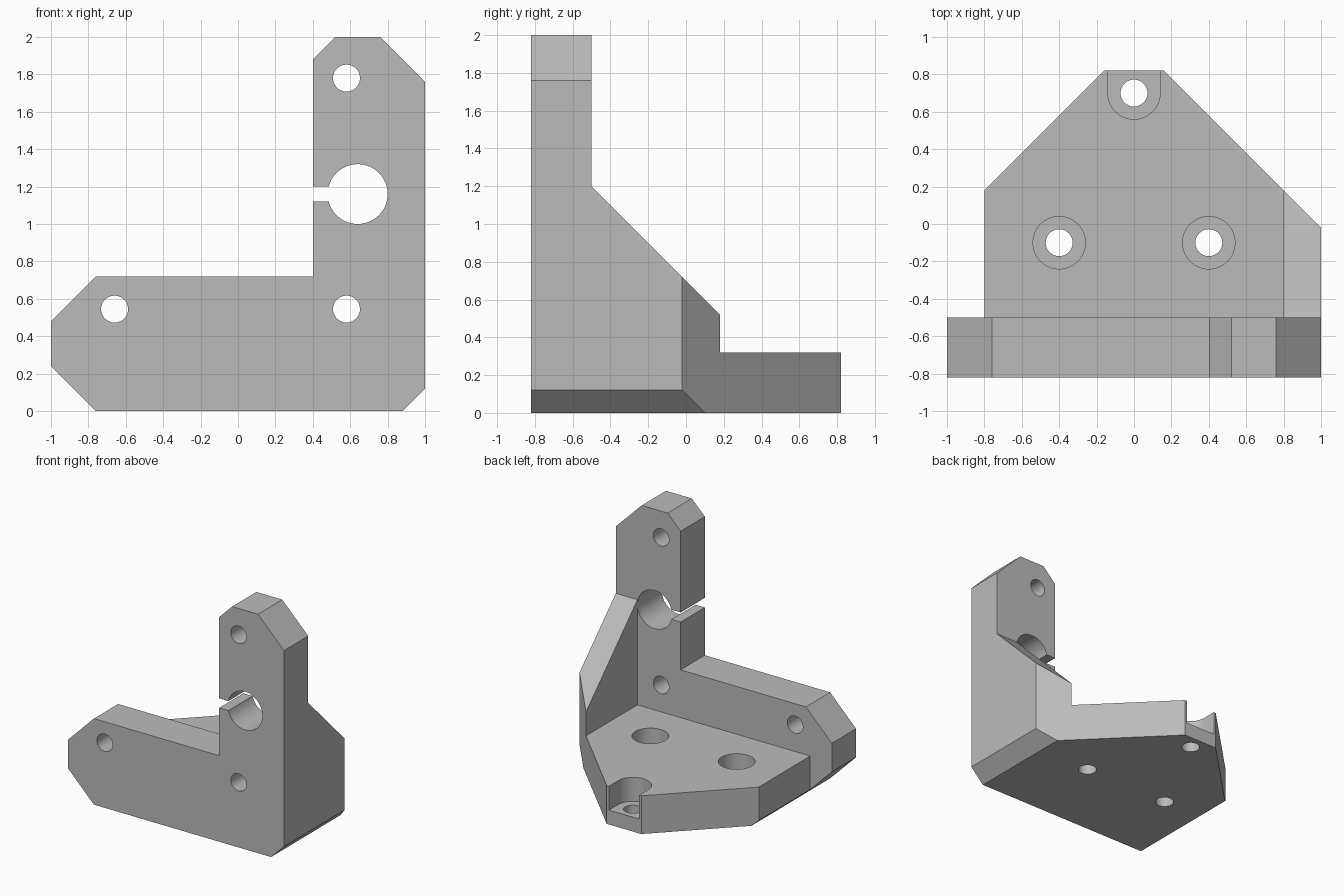
import bpy
import bmesh
import math
from mathutils import Vector

cube = bpy.data.objects.get("Cube")
if cube:
    bpy.data.objects.remove(cube, do_unlink=True)

grey = bpy.data.materials.new("plain_grey")
grey.use_nodes = True
grey.diffuse_color = (0.5, 0.5, 0.5, 1)
grey.node_tree.nodes["Principled BSDF"].inputs["Base Color"].default_value = grey.diffuse_color


def prism(name, outline, axis, low, high):
    """Extrude a flat outline along one axis."""
    place = {"x": lambda a, b, d: (d, a, b),
             "y": lambda a, b, d: (a, d, b),
             "z": lambda a, b, d: (a, b, d)}[axis]
    bm = bmesh.new()
    face = bm.faces.new([bm.verts.new(place(a, b, low)) for a, b in outline])
    grown = bmesh.ops.extrude_face_region(bm, geom=[face])["geom"]
    bmesh.ops.translate(bm, vec=Vector(place(0, 0, high - low)),
                        verts=[v for v in grown if isinstance(v, bmesh.types.BMVert)])
    bmesh.ops.recalc_face_normals(bm, faces=bm.faces)
    mesh = bpy.data.meshes.new(name)
    bm.to_mesh(mesh)
    bm.free()
    mesh.materials.append(grey)
    obj = bpy.data.objects.new(name, mesh)
    bpy.context.collection.objects.link(obj)
    return obj


def circle(a, b, radius, steps=64):
    turns = [math.tau * i / steps for i in range(steps)]
    return [(a + radius * math.cos(t), b + radius * math.sin(t)) for t in turns]


def combine(target, tool, operation):
    """Apply a boolean and discard the tool object."""
    tool.hide_render = True
    mod = target.modifiers.new("combine", "BOOLEAN")
    mod.operation, mod.object, mod.solver = operation, tool, "EXACT"
    bpy.context.view_layer.objects.active = target
    bpy.ops.object.modifier_apply(modifier=mod.name)
    bpy.data.objects.remove(tool, do_unlink=True)


# Upright L-shaped plate with chamfered corners
bracket = prism("angle_bracket", [
    (-0.76, 0), (0.88, 0), (1, 0.12), (1, 1.76), (0.76, 2), (0.52, 2),
    (0.4, 1.88), (0.4, 0.72), (-0.76, 0.72), (-1, 0.48), (-1, 0.24)], "y", -0.82, -0.5)

# Base plate and side gusset, trimmed to the plan outline and the sloping edge
base = prism("base_and_gusset", [
    (-0.76, 0), (0.88, 0), (1, 0.12), (1, 1.3), (0.8, 1.3), (0.8, 0.32),
    (-0.8, 0.32), (-0.8, 0.04)], "y", -0.6, 0.82)
combine(base, prism("plan_trim", [
    (-1.2, -0.9), (1.2, -0.9), (1.2, -0.22), (0.16, 0.82), (0.06, 0.92),
    (-0.06, 0.92), (-1.2, -0.22)], "z", -0.2, 1.6), "INTERSECT")
combine(base, prism("slope_trim", [
    (-0.7, -0.1), (1, -0.1), (1, 0.4), (0.3, 0.4), (-0.7, 1.4)], "x", -1.2, 1.2), "INTERSECT")
combine(bracket, base, "UNION")

# Upright plate: screw holes and the split clamp bore
bolt = 0.072
for x, z, radius in ((0.58, 1.78, bolt), (0.58, 0.545, bolt), (-0.66, 0.545, bolt),
                     (0.64, 1.16, 0.16)):
    combine(bracket, prism("bore", circle(x, z, radius), "y", -0.9, -0.4), "DIFFERENCE")
combine(bracket, prism("clamp_slot", [
    (0.3, 1.12), (0.6, 1.12), (0.6, 1.2), (0.3, 1.2)], "y", -0.9, -0.4), "DIFFERENCE")

# Base plate: counterbored screw holes, the rear one open at the edge
sink, floor = 0.14, 0.12
for x, y in ((-0.4, -0.1), (0.4, -0.1), (0, 0.7)):
    pocket = circle(x, y, sink)
    if y > 0:
        pocket = [(a, b if b <= y + 0.001 else 1) for a, b in pocket]
        pocket = [p for p in pocket if p[1] < 1] + [(x - sink, 1), (x + sink, 1)]
        pocket.sort(key=lambda p: math.atan2(p[1] - y, p[0] - x))
    combine(bracket, prism("pocket", pocket, "z", floor, 0.5), "DIFFERENCE")
    combine(bracket, prism("bore", circle(x, y, bolt), "z", -0.2, 0.5), "DIFFERENCE")

# Smooth the bores and keep the flat edges crisp
bpy.ops.object.select_all(action="DESELECT")
bracket.select_set(True)
bpy.context.view_layer.objects.active = bracket
bpy.ops.object.shade_smooth_by_angle(angle=math.radians(30))
